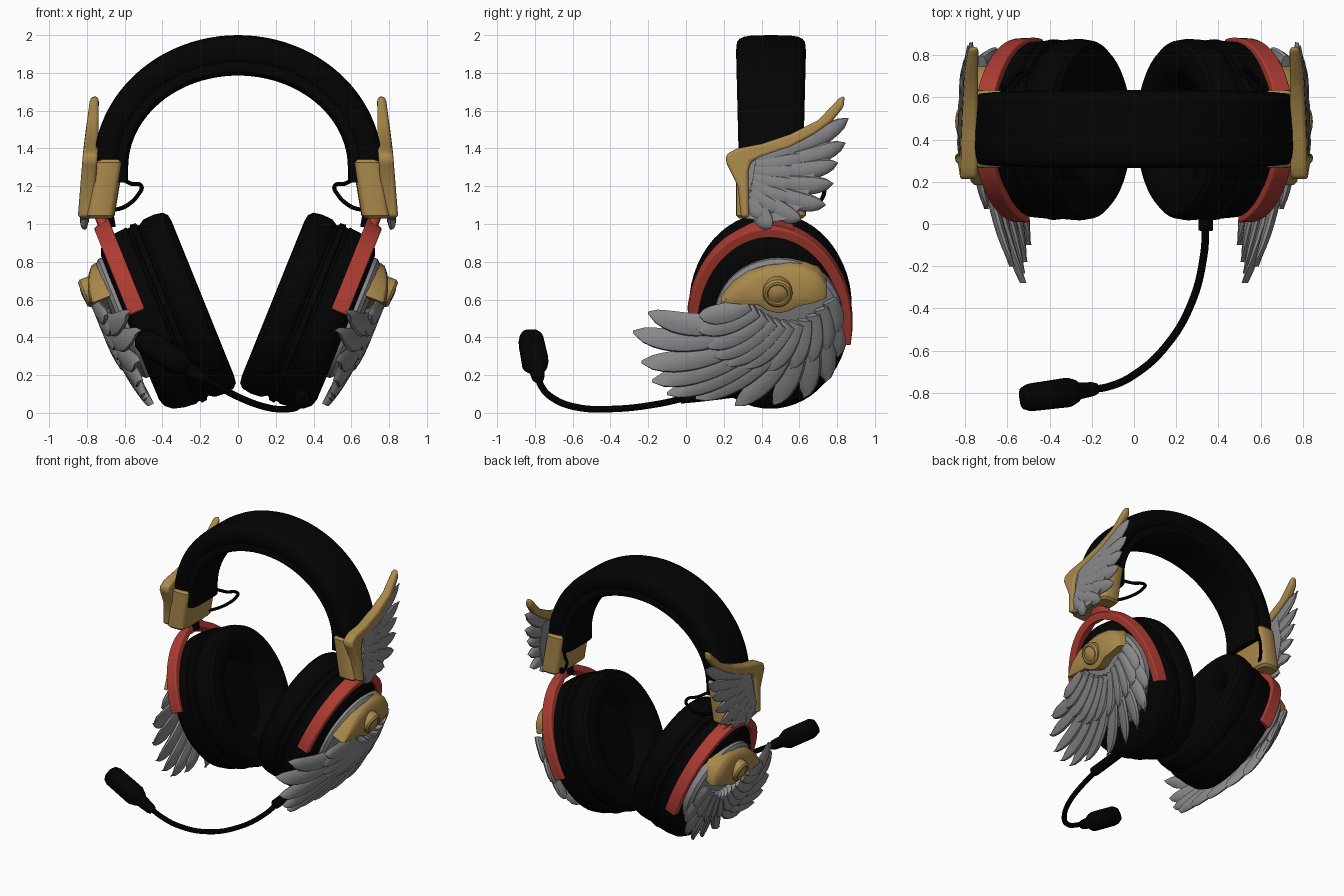
import bpy, bmesh, math
from mathutils import Vector

if "Cube" in bpy.data.objects:
    bpy.data.objects.remove(bpy.data.objects["Cube"])

TILT = math.radians(22)
CT, ST = math.cos(TILT), math.sin(TILT)


def material(name, rgb):
    m = bpy.data.materials.new(name)
    m.diffuse_color = (*rgb, 1)
    m.use_nodes = True
    m.node_tree.nodes["Principled BSDF"].inputs["Base Color"].default_value = m.diffuse_color
    return m


BLACK = material("matte black", (0.001, 0.001, 0.001))
GOLD = material("antique gold", (0.40, 0.25, 0.07))
SILVER = material("silver grey", (0.25, 0.25, 0.26))
RED = material("red", (0.42, 0.045, 0.032))


def finish(ob, mat, mirror, bevel=0, angle=35):
    ob.data.materials.clear()
    ob.data.materials.append(mat)
    bpy.ops.object.select_all(action='DESELECT')
    ob.select_set(True)
    bpy.context.view_layer.objects.active = ob
    bpy.ops.object.shade_smooth_by_angle(angle=math.radians(angle))
    if bevel:
        b = ob.modifiers.new("bevel", 'BEVEL')
        b.width, b.segments, b.limit_method = bevel, 3, 'ANGLE'
    if mirror:
        ob.modifiers.new("mirror", 'MIRROR').use_clip = False


def sweep(name, strips, mat, mirror=True, bevel=0, angle=35):
    """Skin each strip (a list of equal rings) with capped ends."""
    bm = bmesh.new()
    for rings in strips:
        vs = [[bm.verts.new(p) for p in r] for r in rings]
        for a, b in zip(vs, vs[1:]):
            for i in range(len(a)):
                j = (i + 1) % len(a)
                bm.faces.new((a[i], a[j], b[j], b[i]))
        bm.faces.new(vs[0])
        bm.faces.new(vs[-1])
    bmesh.ops.recalc_face_normals(bm, faces=bm.faces)
    me = bpy.data.meshes.new(name)
    bm.to_mesh(me)
    bm.free()
    ob = bpy.data.objects.new(name, me)
    bpy.context.collection.objects.link(ob)
    finish(ob, mat, mirror, bevel, angle)


def tube(name, pts, r, mat, mirror=True):
    cu = bpy.data.curves.new(name, 'CURVE')
    cu.dimensions, cu.bevel_depth, cu.bevel_resolution = '3D', r, 3
    cu.use_fill_caps = True
    sp = cu.splines.new('BEZIER')
    sp.bezier_points.add(len(pts) - 1)
    for bp, p in zip(sp.bezier_points, pts):
        bp.co = p
        bp.handle_left_type = bp.handle_right_type = 'AUTO'
    ob = bpy.data.objects.new(name, cu)
    bpy.context.collection.objects.link(ob)
    bpy.ops.object.select_all(action='DESELECT')
    ob.select_set(True)
    bpy.context.view_layer.objects.active = ob
    bpy.ops.object.convert(target='MESH')
    finish(bpy.context.object, mat, mirror)


def oval(n, power=1.0):
    """Unit (super)ellipse points."""
    f = lambda v: math.copysign(abs(v) ** power, v)
    return [(f(math.cos(2 * math.pi * i / n)), f(math.sin(2 * math.pi * i / n))) for i in range(n)]


def cup(y, u, n):
    """Tilted ear cup frame: u up along the cup, n outward."""
    return Vector((0.19 + n * CT + u * ST, y, 0.6 + u * CT - n * ST))


def shell(y, z, d):
    """Domed outer surface of the cup, addressed by side-view y and z."""
    u = (z - 0.401) / CT
    n = 0.55 - 1.6 * max(u - 0.17, 0) ** 2 - 0.3 * min(u, 0) ** 2
    curl = 0.5 * min(max((z - 0.08) / 0.36, 0), 1)
    n -= curl * max(0.3 - y, 0) ** 2 + 1.2 * max(y - 0.6, 0) ** 2
    return cup(y, u, n + d)


def blade(y, z, d):
    """Upright surface of the headband wing."""
    return Vector((0.80 - (z - 1.2) * 0.08 + d, y, z))


def feather(surf, root, tip, width, bulge, d, thick=0.022, tilt=0.012):
    a, c = Vector(root), Vector(tip)
    v = c - a
    b = (a + c) / 2 + Vector((-v.y, v.x)) * bulge
    rings = []
    for k in range(13):
        t = k / 12
        p = a * (1 - t) ** 2 + b * 2 * t * (1 - t) + c * t * t
        g = ((b - a) * (1 - t) + (c - b) * t).normalized()
        w = width * (0.75 + 0.4 * t) * max(1 - t ** 4, 0.003) ** 0.65
        h = thick * max(1 - t ** 5, 0.02) ** 0.5
        rings.append([surf(p.x - g.y * w * s, p.y + g.x * w * s, d + h * q + tilt * s)
                      for s, q in oval(10)])
    return rings


# headband: outer shell and narrower inner pad
def arch(f0, f1, half):
    rings = []
    for i in range(-2, 51):
        th = math.pi * i / 48 if 0 <= i <= 48 else (0 if i < 0 else math.pi)
        drop = 0.04 * (-i if i < 0 else max(i - 48, 0))
        ring = []
        for s, q in oval(20, 0.5):
            f = (f0 + f1) / 2 + (f1 - f0) / 2 * q
            ring.append((math.cos(th) * (0.585 + 0.18 * f), 0.45 + s * (half + 0.015 * math.sin(th)),
                         1.3 - drop + math.sin(th) * (0.49 + 0.21 * f)))
        rings.append(ring)
    return rings


sweep("headband", [arch(0.2, 1, 0.17)], BLACK, False)
sweep("headband_pad", [arch(-0.02, 0.42, 0.162)], BLACK, False)

# gold clamps at the band ends
sweep("band_clamp", [[[(0.705 + 0.025 * (1.2 - z) / 0.15 + s * (0.078 - e), 0.45 + q * (0.185 - e), z)
                       for s, q in oval(24, 0.4)]
                      for z, e in ((1.03, .015), (1.045, 0), (1.325, 0), (1.342, .015))]], GOLD)
tube("slider_stem", [(0.70, 0.45, 1.1), (0.68, 0.45, 0.98)], 0.035, BLACK)
tube("cable_loop", [(0.66, 0.56, 1.27), (0.57, 0.66, 1.215), (0.51, 0.725, 1.195), (0.525, 0.73, 1.16),
                    (0.585, 0.68, 1.10), (0.68, 0.55, 1.07)], 0.011, BLACK)

# headband wings: gold leading edge, silver web and feathers
edge = [(.29, 1.035), (.275, 1.2), (.21, 1.33), (.215, 1.37), (.27, 1.40), (.4, 1.425), (.55, 1.475), (.7, 1.55),
        (.81, 1.665), (.84, 1.68), (.835, 1.62), (.77, 1.54), (.68, 1.475), (.55, 1.405), (.4, 1.355),
        (.345, 1.33), (.33, 1.28), (.335, 1.035)]
sweep("wing_leading_edge", [[[blade(y, z, d * (1 - 1.6 * max(z - 1.4, 0))) for y, z in edge] for d in (-.045, .035)]],
      GOLD, bevel=0.022, angle=50)
web = [(.31, 1.36), (.55, 1.42), (.66, 1.43), (.68, 1.25), (.63, 1.1), (.52, 1.02), (.45, 1.01), (.31, 1.03)]
sweep("wing_web", [[[blade(y, z, d) for y, z in web] for d in (-.025, .015)]], SILVER)
tips = [(.86, 1.56), (.845, 1.43), (.805, 1.325), (.78, 1.215), (.74, 1.1), (.61, 1.02), (.45, .975)]
strips = []
for i, (y, z) in enumerate(tips):
    root = Vector((.40 - .006 * i, 1.345 - .035 * i))
    strips.append(feather(blade, root, (y, z), .058, -.1, .0, .024, .008))
    mid = root.lerp(Vector((y, z)), .55) - Vector((0, .015))
    strips.append(feather(blade, root - Vector((.03, 0)), mid, .05, -.1, .01, .018, .006))
sweep("wing_feathers", strips, SILVER)

# ear cups: lathed oval with cushion, groove and outer housing (n, radius)
def lathe(prof, cy, cu, extra, seg=56):
    return [[cup(cy + s * r, cu + q * (r + (extra if r > .01 else 0)), n) for s, q in oval(seg)] for n, r in prof]


sweep("ear_cushion", [lathe([(.13, .001), (.125, .2), (.07, .225), (.02, .26), (-.004, .31), (-.006, .36), (.0, .40),
                             (.022, .422), (.07, .43), (.13, .426), (.155, .41), (.165, .39), (.17, .001)],
                            .447, 0.003, .08)], BLACK)
sweep("cup_housing", [lathe([(.15, .001), (.15, .405), (.17, .41), (.175, .425), (.205, .428), (.212, .415),
                             (.225, .415), (.232, .422), (.30, .416), (.36, .40), (.395, .37), (.41, .33),
                             (.415, .001)], .447, 0.002, .08)], BLACK)

# red yoke wrapped round each cup, with its pivot
rings = []
for i in range(41):
    a = math.radians(-11 + 184 * i / 40)
    peak = 0.03 * max(0, 1 - abs(a - math.pi / 2) / 0.35)
    rings.append([cup(.443 + math.cos(a) * (.41 + r), math.sin(a) * (.537 + r) + (peak if n < .35 else 0), n)
                  for r, n in ((-.02, .3), (.03, .3), (.026, .39), (-.03, .39))])
sweep("yoke", [rings], RED, bevel=0.008)
sweep("yoke_pivot", [[[cup(.47 + s * w, u, .335 + q * .03) for s, q in oval(16, .6)]
                      for u, w in ((.52, .12), (.575, .09), (.61, .04))]], RED)

# silver backing disc and layered cup feathers
sweep("cup_disc", [lathe([(.38, .34), (.43, .34), (.45, .32), (.47, .2), (.475, .001)], .49, .065, 0)], SILVER)
tips = [(-.20, .475), (-.28, .37), (-.235, .235), (-.18, .145), (-.10, .08), (.05, .055), (.26, .015),
        (.46, .02), (.62, .06), (.735, .14), (.80, .27)]
strips = []
for i, tip in enumerate(tips):
    f = i / 10
    root = Vector((.30 + .43 * f, .50 - .11 * math.sin(math.pi * f)))
    high = root + Vector((.03, .08))
    strips.append(feather(shell, root, tip, .06, .16, -.04, .028, .016))
    strips.append(feather(shell, high, root.lerp(Vector(tip), .5) + Vector((.02, .02)), .055, .15, -.022, .026, .012))
sweep("cup_feathers", strips, SILVER)

# gold emblem plate with round boss
plate = [(.185, .587), (.25, .665), (.33, .735), (.43, .775), (.545, .79), (.63, .775), (.70, .735), (.745, .665),
         (.745, .6), (.68, .582), (.60, .57), (.54, .54), (.49, .53), (.43, .545), (.38, .575), (.28, .578)]
plate = [(y, z - .25 * max(z - .68, 0)) for y, z in plate]
sweep("emblem_plate", [[[shell(.49 + (y - .49) * k, .65 + (z - .65) * k, d) for y, z in plate]
                        for k, d in ((1, -.1), (1, -.012), (.95, .002), (.7, .008), (.4, .008), (.001, .008))]],
      GOLD, angle=40)
sweep("emblem_boss", [lathe([(.5, .078), (.562, .078), (.575, .068), (.577, .056), (.569, .05), (.57, .045),
                             (.58, .03), (.582, .001)], .485, .262, 0, 32)], GOLD)

# microphone: socket, boom and head
tube("mic_socket", [(.34, .3, .12), (.34, .1, .095), (.34, -.03, .082)], .035, BLACK, False)
tube("mic_boom", [(.34, .02, .085), (.33, -.15, .047), (.27, -.38, .021), (.15, -.58, .03), (0, -.715, .085),
                  (-.12, -.77, .15), (-.22, -.785, .21)], .018, BLACK, False)
start, axis = Vector((-.18, -.78, .18)), Vector((-.34, -.045, .22))
side = axis.cross(Vector((0, 0, 1))).normalized()
up = side.cross(axis).normalized()
sweep("mic_head", [[[start + axis * t + side * (s * w) + up * (q * h) for s, q in oval(16, .7)]
                    for t, w, h in ((0, .026, .026), (.06, .034, .034), (.25, .04, .04), (.3, .055, .05),
                                    (.4, .07, .068), (.9, .066, .068), (.98, .055, .056), (1.02, .03, .03))]],
      BLACK, False, angle=30)
